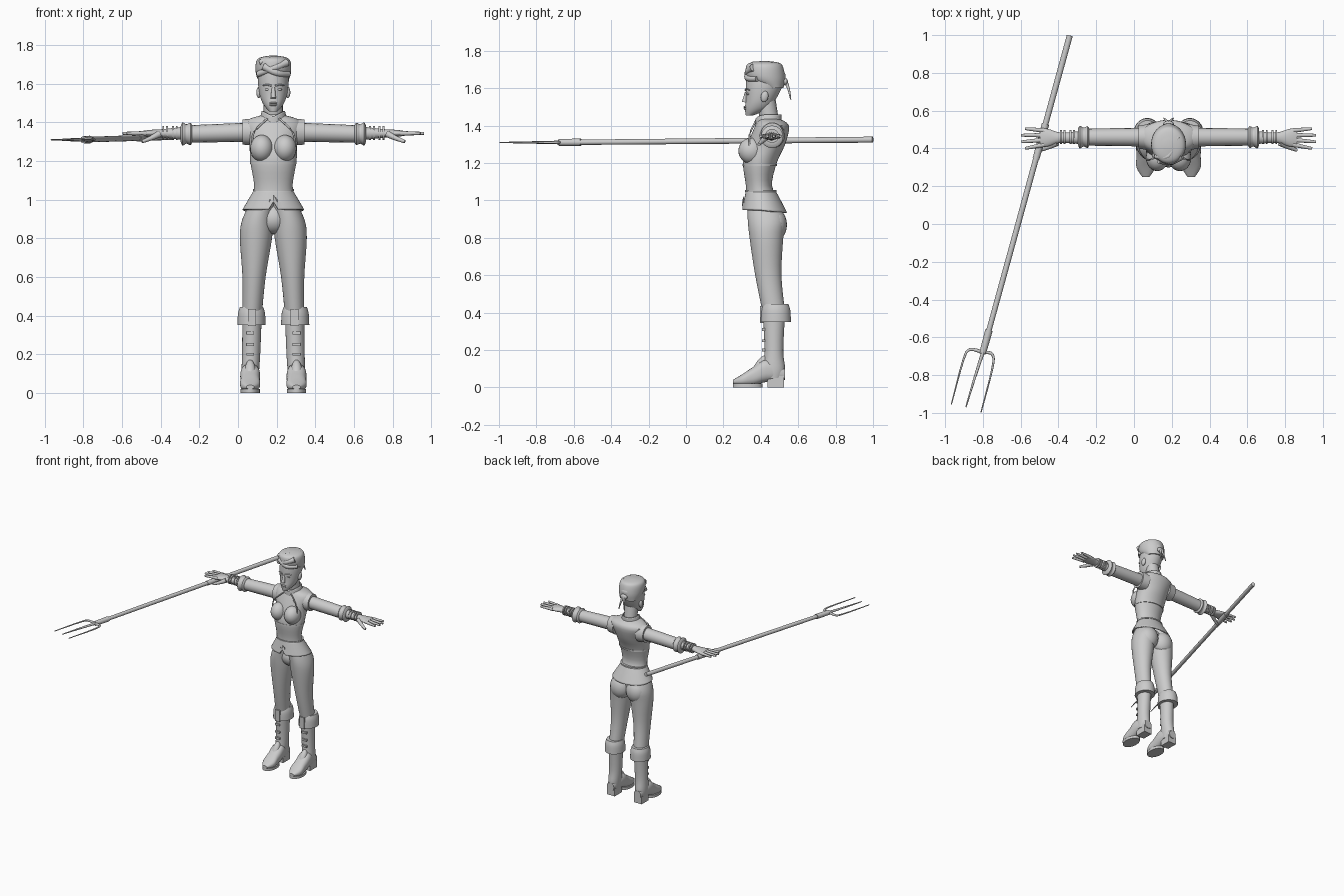
import bpy, bmesh, math
from mathutils import Vector, Matrix

cube = bpy.data.objects.get("Cube")
if cube:
    bpy.data.objects.remove(cube)

MIDDLE = 0.183  # symmetry plane of the body
GREY = (0.6, 0.6, 0.6, 1)
clay = bpy.data.materials.new("light_grey")
clay.use_nodes = True
clay.diffuse_color = GREY
clay.node_tree.nodes["Principled BSDF"].inputs["Base Color"].default_value = GREY


def finish(name, bm, mirror=False, wall=0, offset=MIDDLE):
    bmesh.ops.recalc_face_normals(bm, faces=bm.faces)
    mesh = bpy.data.meshes.new(name)
    bm.to_mesh(mesh)
    bm.free()
    mesh.materials.append(clay)
    part = bpy.data.objects.new(name, mesh)
    part.location.x = offset
    bpy.context.collection.objects.link(part)
    if wall:
        part.modifiers.new("wall", 'SOLIDIFY').thickness = wall
    if mirror:
        part.modifiers.new("mirror", 'MIRROR').use_mirror_merge = False
    bpy.ops.object.select_all(action='DESELECT')
    part.select_set(True)
    bpy.context.view_layer.objects.active = part
    bpy.ops.object.shade_smooth_by_angle(angle=math.radians(40))


def spline(rows, steps=4):
    """Smooth Catmull-Rom samples through rows of numbers."""
    rows = [Vector(row) for row in rows]
    samples = []
    for i, (start, end) in enumerate(zip(rows, rows[1:])):
        before = rows[max(i - 1, 0)]
        after = rows[min(i + 2, len(rows) - 1)]
        for step in range(steps):
            t = step / steps
            lean_in, lean_out = (end - before) / 2, (after - start) / 2
            samples.append(start + lean_in * t
                           + (3 * (end - start) - 2 * lean_in - lean_out) * t ** 2
                           + (2 * (start - end) + lean_in + lean_out) * t ** 3)
    return samples + [rows[-1]]


def skin(bm, loops, capped=True):
    for low, high in zip(loops, loops[1:]):
        for k in range(len(low)):
            bm.faces.new((low[k - 1], low[k], high[k], high[k - 1]))
    if capped:
        bm.faces.new(loops[0])
        bm.faces.new(loops[-1])


def loft(name, rings, axis='z', mirror=False, wall=0, shape=None, power=1, sides=40):
    """Each ring holds its position on the axis, its two centres and its two radii."""
    bm = bmesh.new()
    loops = []
    for along, centre_a, centre_b, radius_a, radius_b in spline(rings):
        loop = []
        for k in range(sides):
            turn = math.tau * k / sides
            c, s = math.cos(turn), math.sin(turn)
            a = centre_a + radius_a * math.copysign(abs(c) ** power, c)
            b = centre_b + radius_b * math.copysign(abs(s) ** power, s)
            place = {'x': (along, a, b), 'y': (a, along, b), 'z': (a, b, along)}
            loop.append(bm.verts.new(place[axis]))
        loops.append(loop)
    skin(bm, loops, capped=not wall)
    if shape:
        for vert in bm.verts:
            shape(vert.co)
    finish(name, bm, mirror, wall)


def trunk(name, *rings, **options):
    """Rings on the symmetry plane: height, depth centre, half width, half depth."""
    loft(name, [(z, 0, y, width, depth) for z, y, width, depth in rings], **options)


def band(name, along, centre, radii, axis='z', mirror=False, height=.01):
    loft(name, [(along + side * height / 2, *centre, *radii) for side in (-1, 1)], axis, mirror)


def blob(name, centre, size, mirror=False, tilt=0):
    bm = bmesh.new()
    matrix = (Matrix.Translation(centre) @ Matrix.Rotation(tilt, 4, 'X')
              @ Matrix.Diagonal((*size, 1)))
    bmesh.ops.create_uvsphere(bm, u_segments=24, v_segments=12, radius=1, matrix=matrix)
    finish(name, bm, mirror)


def box(name, centre, size):
    bm = bmesh.new()
    matrix = Matrix.Translation(centre) @ Matrix.Diagonal((*size, 1))
    bmesh.ops.create_cube(bm, size=1, matrix=matrix)
    finish(name, bm, mirror=True)


def tube(name, points, thick, tip, mirror=False, offset=MIDDLE, sides=16):
    """Round bar through the points, tapering from thick to tip."""
    bm = bmesh.new()
    path = spline(points)
    last = len(path) - 1
    loops = []
    for i, centre in enumerate(path):
        heading = (path[min(i + 1, last)] - path[max(i - 1, 0)]).normalized()
        guide = Vector((0, 1, 0)) if abs(heading.z) > .8 else Vector((0, 0, 1))
        across = heading.cross(guide).normalized()
        radius = thick + (tip - thick) * i / last
        loops.append([bm.verts.new(centre + Matrix.Rotation(math.tau * k / sides, 3, heading)
                                   @ across * radius) for k in range(sides)])
    skin(bm, loops)
    finish(name, bm, mirror, offset=offset)


def hem_notch(co):
    """Opens the hem at the front and drops it at the back."""
    if co.y < .36 and co.z < 1 and abs(co.x) < .02:
        co.z += .04
    co.z -= max(0, co.y - .4) * (1.05 - co.z)


def collar_notch(co):
    """Lowers the collar towards the throat."""
    if co.y < .44:
        co.z -= .03 * max(0, 1 - abs(co.x) / .06)


# Vest: bodice, bust, trims, flared hem and collar
trunk("bodice", (1, .41, .11, .09), (1.08, .39, .1, .07), (1.2, .395, .12, .09),
      (1.3, .43, .125, .1), (1.4, .46, .15, .09), (1.44, .44, .05, .05))
blob("bust", (.06, .35, 1.265), (.06, .07, .07), mirror=True)
band("bust_seam", 1.19, (0, .395), (.12, .092))
band("waist_trim", 1.05, (0, .4), (.106, .085))
trunk("hem", (1.05, .4, .1, .08), (1, .41, .13, .1), (.95, .42, .16, .12),
      wall=.01, shape=hem_notch)
trunk("collar", (1.42, .44, .07, .07), (1.46, .44, .06, .07), wall=.007, shape=collar_notch)
loft("shoulder_cap", [(.1, .46, 1.35, .07, .07), (.16, .46, 1.35, .06, .065)], 'x', mirror=True)
tube("neckline_seam", [(.03, .37, 1.42), (.1, .34, 1.35), (.11, .34, 1.28)], .005, .005, mirror=True)

# Trousers
loft("trouser_leg", [(1, .05, .41, .06, .08), (.9, .08, .43, .08, .1), (.8, .09, .43, .083, .09),
                     (.6, .1, .44, .06, .07), (.4, .11, .47, .05, .06)], mirror=True)
blob("seat", (.07, .47, .87), (.08, .07, .09), mirror=True)
blob("pelvis", (0, .42, .9), (.08, .08, .08))

# Boots
loft("boot_shaft", [(.05, .12, .47, .04, .05), (.1, .12, .47, .045, .06),
                    (.2, .115, .47, .047, .05), (.4, .11, .47, .05, .06)], mirror=True)
foot = ((.53, .07, .03, .03), (.43, .09, .05, .06), (.36, .06, .05, .05),
        (.3, .04, .05, .03), (.25, .03, .02, .01))
loft("boot_foot", [(y, .12, z, width, height) for y, z, width, height in foot],
     'y', mirror=True, power=.8)
box("boot_heel", (.12, .48, .03), (.07, .09, .06))
band("boot_sole", .01, (.12, .33), (.05, .08), mirror=True, height=.02)
blob("boot_tongue", (.12, .39, .1), (.03, .03, .08), mirror=True, tilt=-.5)
loft("boot_cuff", [(z, .113, .48, radius, radius + .008)
                   for z, radius in ((.35, .073), (.41, .07), (.445, .06))], mirror=True)
box("cuff_strap", (.11, .405, .39), (.04, .02, .09))
for z in (.2, .25, .31):
    box("boot_buckle", (.12, .415, z), (.04, .015, .015))

# Sleeves, forearms and hands
tube("sleeve", [(.1, .46, 1.35), (.43, .46, 1.34)], .05, .045, mirror=True)
loft("sleeve_cuff", [(x, .46, 1.34, radius, radius) for x, radius in
                     ((.42, .045), (.43, .058), (.45, .05), (.47, .06), (.48, .04))],
     'x', mirror=True)
loft("forearm", [(x, .457, 1.343, width, height) for x, width, height in
                 ((.46, .035, .035), (.57, .027, .022), (.64, .047, .018), (.68, .046, .012))],
     'x', mirror=True)
for x in (.5, .52, .55, .57):
    band("bracelet", x, (.46, 1.345), (.037, .037), 'x', mirror=True)
for i in range(4):
    reach = .79 - .02 * abs(i - 1.5)
    tube("finger", [(.66, .42 + .025 * i, 1.343), (reach, .4 + .035 * i, 1.343)],
         .013, .007, mirror=True)
tube("thumb", [(.59, .43, 1.34), (.63, .41, 1.32), (.68, .39, 1.3)], .018, .008, mirror=True)

# Neck, head and face
tube("neck", [(0, .45, 1.4), (0, .43, 1.53)], .05, .05)
trunk("head", (1.455, .34, .02, .02), (1.49, .38, .05, .065), (1.54, .4, .07, .08),
      (1.62, .42, .08, .1), (1.68, .43, .07, .1), (1.72, .43, .04, .05))
tube("nose", [(0, .324, 1.58), (0, .312, 1.525)], .008, .014)
for z in (1.49, 1.5):
    blob("lip", (0, .318, z), (.02, .01, .006))
blob("eye", (.03, .334, 1.57), (.014, .01, .007), mirror=True)
tube("eyebrow", [(.01, .318, 1.59), (.035, .325, 1.595), (.055, .34, 1.59)],
     .005, .003, mirror=True)
blob("ear", (.075, .42, 1.555), (.013, .02, .03), mirror=True, tilt=-.2)

# Wrapped, swept-up hair with a knot and loose ends
trunk("hair", (1.6, .47, .07, .05), (1.65, .43, .09, .1), (1.71, .42, .09, .1),
      (1.735, .42, .07, .08), (1.745, .42, .02, .02))
tube("hair_fold", [(-.08, .37, 1.65), (0, .33, 1.68), (.07, .36, 1.71)], .015, .02)
tube("hair_curl", [(.08, .38, 1.65), (.02, .33, 1.655), (-.05, .34, 1.69)], .014, .02)
tube("hair_crest", [(-.07, .36, 1.71), (0, .36, 1.73), (.05, .46, 1.73)], .015, .01)
blob("hair_knot", (0, .53, 1.635), (.03, .015, .02))
tube("hair_end", [(.005, .535, 1.635), (.015, .55, 1.59), (.025, .56, 1.54)],
     .01, .003, mirror=True)

# Pitchfork: shaft, grip, socket and three prongs
butt, neck = Vector((-.34, .998, 1.325)), Vector((-.8, -.68, 1.31))
tube("fork_shaft", [butt, neck], .016, .014, offset=0)
for name, start, end in (("fork_grip", .28, .39), ("fork_socket", .93, 1)):
    tube(name, [butt.lerp(neck, start), butt.lerp(neck, end)], .02, .018, offset=0)
for name, bends in (("fork_outer_prong", ((-.87, -.665), (-.905, -.725), (-.967, -.955))),
                    ("fork_middle_prong", ((-.845, -.82), (-.89, -.97))),
                    ("fork_inner_prong", ((-.75, -.69), (-.75, -.765), (-.81, -.997)))):
    tube(name, [neck] + [(x, y, neck.z) for x, y in bends], .01, .003, offset=0)
